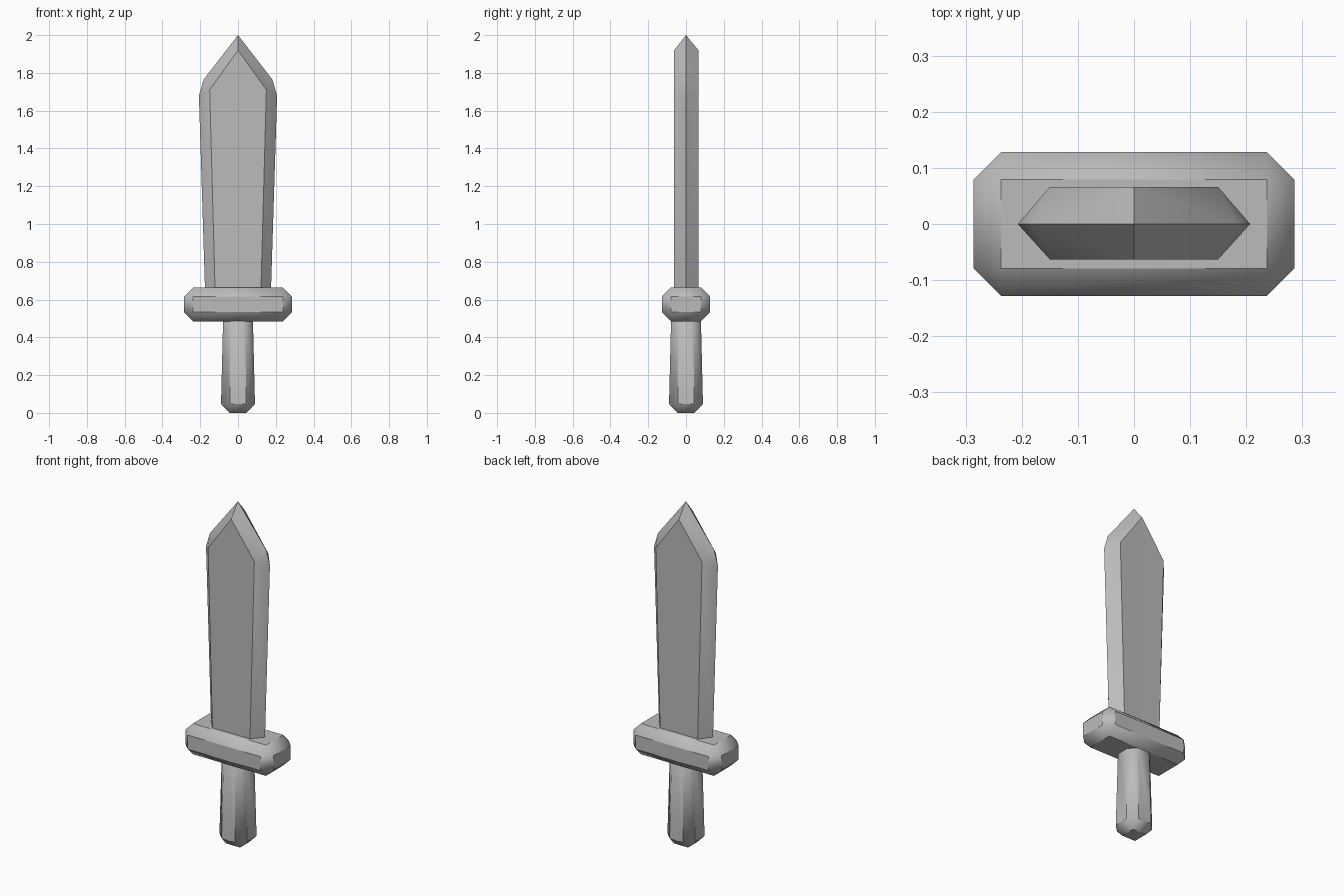
import bpy, bmesh, math

old = bpy.data.objects.get("Cube")
if old:
    bpy.data.objects.remove(old, do_unlink=True)

# One plain grey for the whole model
grey = bpy.data.materials.new("plain_grey")
grey.use_nodes = True
grey.diffuse_color = (0.5, 0.5, 0.5, 1)
grey.node_tree.nodes["Principled BSDF"].inputs["Base Color"].default_value = (0.5, 0.5, 0.5, 1)


def finish(name, bm):
    bmesh.ops.recalc_face_normals(bm, faces=bm.faces)
    mesh = bpy.data.meshes.new(name)
    bm.to_mesh(mesh)
    bm.free()
    mesh.materials.append(grey)
    obj = bpy.data.objects.new(name, mesh)
    bpy.context.collection.objects.link(obj)
    bpy.ops.object.select_all(action='DESELECT')
    obj.select_set(True)
    bpy.context.view_layer.objects.active = obj
    bpy.ops.object.shade_smooth_by_angle(angle=math.radians(40))
    return obj


def chamfered_box(name, half_x, half_y, low, high, chamfer, top_scale=1):
    """Box with every edge cut by one flat chamfer, optionally tapered upward."""
    bm = bmesh.new()
    bmesh.ops.create_cube(bm, size=2)
    for v in bm.verts:
        v.co.x *= half_x
        v.co.y *= half_y
        v.co.z = low if v.co.z < 0 else high
    bmesh.ops.bevel(bm, geom=bm.edges[:], offset=chamfer, segments=1,
                    profile=0.5, affect='EDGES')
    for v in bm.verts:
        s = 1 + (top_scale - 1) * (v.co.z - low) / (high - low)
        v.co.x *= s
        v.co.y *= s
    return finish(name, bm)


def make_blade():
    """Right half outlines: cutting edge at y = 0, flat panel in front and behind."""
    rim = [(0.173, 0.6), (0.207, 1.68), (0.182, 1.765), (0, 2.0)]
    panel = [(0.12, 0.6), (0.15, 1.71), (0.15, 1.71), (0, 1.92)]
    bm = bmesh.new()
    for side in (-1, 1):
        for depth in (-0.063, 0.066):
            outer = [bm.verts.new((side * x, 0, z)) for x, z in rim]
            inner = [bm.verts.new((side * x, depth, z)) for x, z in panel]
            for i in range(len(rim) - 1):
                bm.faces.new((outer[i], outer[i + 1], inner[i + 1], inner[i]))
            # flat panel, split along the middle line
            middle = bm.verts.new((0, math.copysign(0.063, depth), 0.6))
            bm.faces.new((middle, inner[0], inner[1], inner[3]))
            # hidden base
            centre = bm.verts.new((0, 0, 0.6))
            bm.faces.new((centre, outer[0], inner[0], middle))
    bmesh.ops.remove_doubles(bm, verts=bm.verts, dist=0.0005)
    return finish("blade", bm)


make_blade()
chamfered_box("cross_guard", 0.286, 0.128, 0.485, 0.665, 0.049)
chamfered_box("grip", 0.091, 0.091, 0, 0.56, 0.047, 0.85)
